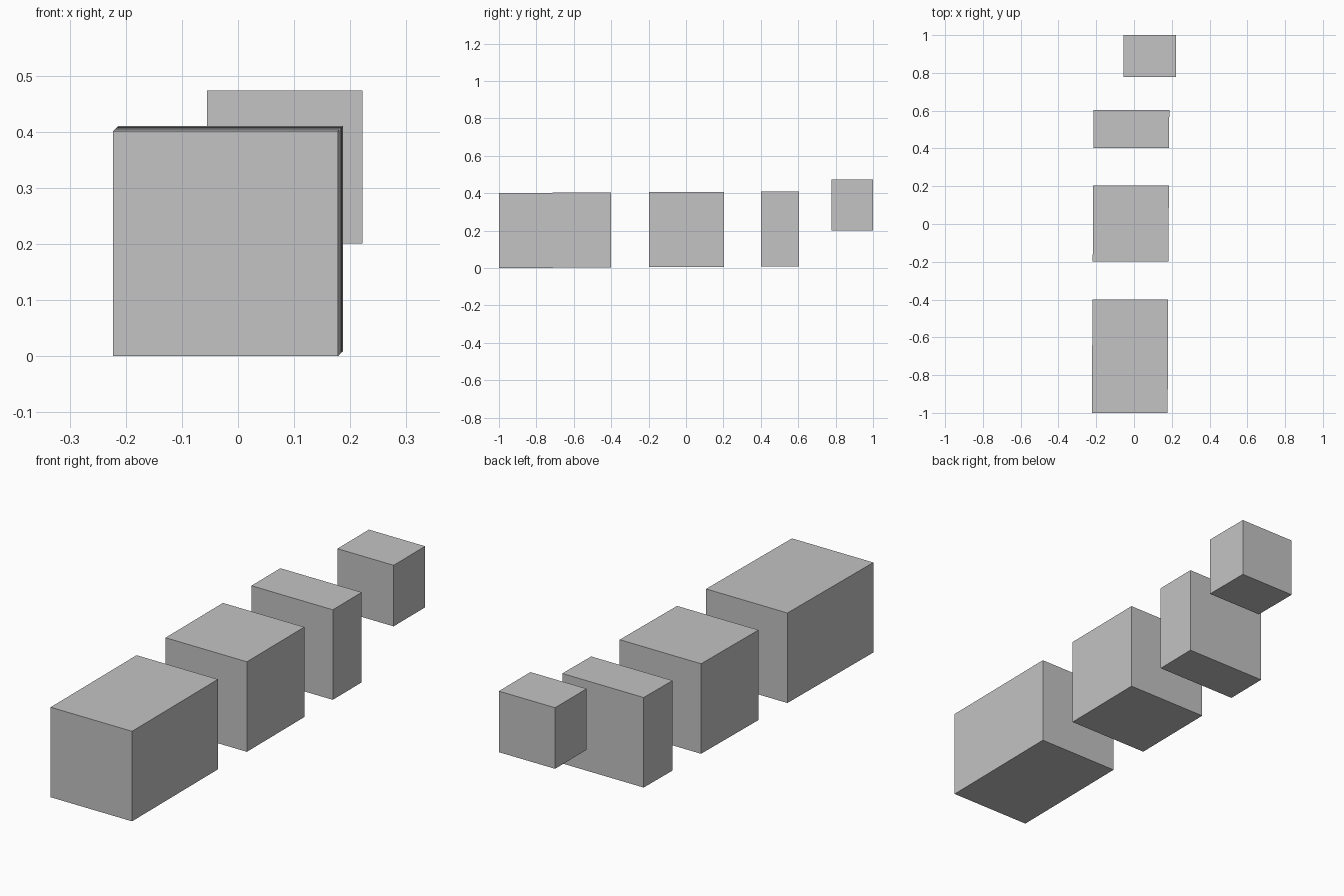
import bpy
import bmesh
from mathutils import Matrix, Vector

if "Cube" in bpy.data.objects:
    bpy.data.objects.remove(bpy.data.objects["Cube"])

grey = bpy.data.materials.new("plain grey")
grey.diffuse_color = (0.55, 0.55, 0.55, 1.0)
grey.use_nodes = True
grey.node_tree.nodes["Principled BSDF"].inputs["Base Color"].default_value = grey.diffuse_color

DRIFT = 0.0055  # slight sideways and upward drift of the row towards the back


def block(name, low, high, drift=0.0):
    """Box between two corners, sheared slightly along y."""
    low, high = Vector(low), Vector(high)
    bm = bmesh.new()
    bmesh.ops.create_cube(bm, size=1.0)
    bm.transform(Matrix.Translation((low + high) / 2) @ Matrix.Diagonal((*(high - low), 1.0)))
    for v in bm.verts:
        shift = drift * (v.co.y + 1.0)
        v.co.x += shift
        v.co.z += shift
    mesh = bpy.data.meshes.new(name)
    bm.to_mesh(mesh)
    bm.free()
    mesh.materials.append(grey)
    obj = bpy.data.objects.new(name, mesh)
    bpy.context.collection.objects.link(obj)
    return obj


# Row of three blocks sharing one cross-section
for name, y0, y1 in (("long_block", -1.0, -0.4),
                     ("middle_block", -0.198, 0.203),
                     ("thin_block", 0.402, 0.604)):
    block(name, (-0.223, y0, 0.0), (0.178, y1, 0.401), DRIFT)

# Smaller raised block at the back
block("small_block", (-0.055, 0.778, 0.201), (0.222, 1.0, 0.473))
